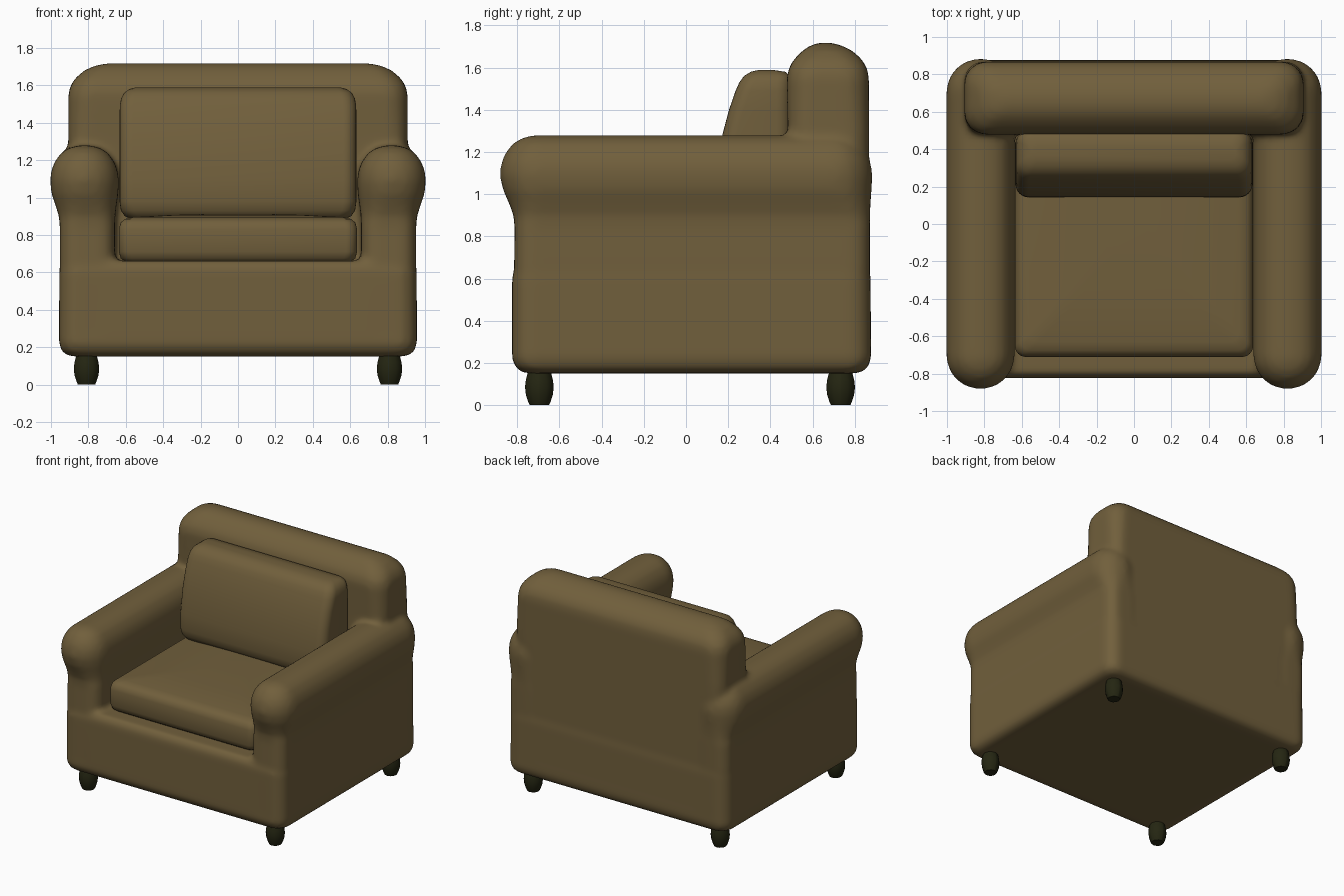
import bpy, bmesh, math


def material(name, rgb):
    m = bpy.data.materials.new(name)
    m.diffuse_color = (*rgb, 1)
    return m


fabric = material("brown fabric", (0.165, 0.115, 0.045))
wood = material("dark wood", (0.018, 0.019, 0.006))


def ring(bm, cx, hx, y0, y1, r, z, n):
    """Rounded rectangle of vertices at height z."""
    cy, hy = (y0 + y1) / 2, (y1 - y0) / 2
    r = min(r, hx * 0.98, hy * 0.98)
    out = []
    for q, (sx, sy) in enumerate([(1, 1), (-1, 1), (-1, -1), (1, -1)]):
        for i in range(n + 1):
            a = (q + i / n) * math.pi / 2
            out.append(bm.verts.new((cx + sx * (hx - r) + r * math.cos(a),
                                     cy + sy * (hy - r) + r * math.sin(a), z)))
    return out


def loft(bm, rows, cx=0, n=6):
    """Closed solid through rows of (z, centre offset, half width, y0, y1, radius)."""
    rings = [ring(bm, cx + dx, hx, y0, y1, r, z, n) for z, dx, hx, y0, y1, r in rows]
    for a, b in zip(rings, rings[1:]):
        for i in range(len(a)):
            j = (i + 1) % len(a)
            bm.faces.new((a[i], a[j], b[j], b[i]))
    bm.faces.new(rings[0][::-1])
    bm.faces.new(rings[-1])


def finish(bm, name, mat, angle=50):
    bmesh.ops.recalc_face_normals(bm, faces=bm.faces)
    me = bpy.data.meshes.new(name)
    bm.to_mesh(me)
    bm.free()
    me.materials.append(mat)
    ob = bpy.data.objects.new(name, me)
    bpy.context.collection.objects.link(ob)
    bpy.ops.object.select_all(action='DESELECT')
    ob.select_set(True)
    bpy.context.view_layer.objects.active = ob
    bpy.ops.object.shade_smooth_by_angle(angle=math.radians(angle))
    return ob


# Upholstered body: base, two rolled arms and back, blended into one skin
bm = bmesh.new()
loft(bm, [(0.15, 0, 0.88, -0.745, 0.80, 0.05), (0.158, 0, 0.915, -0.78, 0.835, 0.08),
          (0.18, 0, 0.942, -0.808, 0.862, 0.09), (0.22, 0, 0.957, -0.824, 0.877, 0.10),
          (0.60, 0, 0.955, -0.824, 0.875, 0.10), (0.64, 0, 0.95, -0.815, 0.87, 0.10),
          (0.662, 0, 0.93, -0.795, 0.85, 0.09)])
arm = [(0.25, 0, 0.148, -0.82, 0.87, 0.09), (0.84, 0, 0.147, -0.812, 0.872, 0.09),
       (0.90, 0.002, 0.15, -0.817, 0.872, 0.11), (0.96, 0.008, 0.163, -0.84, 0.875, 0.14),
       (1.02, 0.014, 0.178, -0.868, 0.88, 0.17), (1.09, 0.016, 0.183, -0.884, 0.884, 0.183),
       (1.15, 0.016, 0.176, -0.876, 0.876, 0.176), (1.20, 0.016, 0.154, -0.854, 0.854, 0.154),
       (1.24, 0.016, 0.122, -0.82, 0.82, 0.122), (1.265, 0.016, 0.083, -0.78, 0.78, 0.083),
       (1.279, 0.016, 0.03, -0.73, 0.73, 0.03)]
for s in (-1, 1):
    loft(bm, [(z, s * dx, hx, y0, y1, r) for z, dx, hx, y0, y1, r in arm], s * 0.805)
loft(bm, [(0.30, 0, 0.905, 0.485, 0.87, 0.10), (1.30, 0, 0.907, 0.482, 0.868, 0.10),
          (1.55, 0, 0.907, 0.478, 0.867, 0.12), (1.60, 0, 0.895, 0.488, 0.857, 0.12),
          (1.64, 0, 0.868, 0.513, 0.832, 0.11), (1.68, 0, 0.82, 0.552, 0.788, 0.09),
          (1.705, 0, 0.765, 0.59, 0.735, 0.06), (1.718, 0, 0.70, 0.63, 0.69, 0.03)])
body = finish(bm, "upholstered_body", fabric)
rm = body.modifiers.new("blend", 'REMESH')
rm.mode = 'VOXEL'
rm.voxel_size = 0.02
rm.use_smooth_shade = True
sm = body.modifiers.new("soften", 'SMOOTH')
sm.factor = 0.5
sm.iterations = 6

# Seat cushion, slightly crowned
bm = bmesh.new()
loft(bm, [(0.655, 0, 0.60, -0.675, 0.50, 0.05), (0.675, 0, 0.627, -0.70, 0.50, 0.06),
          (0.71, 0, 0.637, -0.711, 0.50, 0.06), (0.83, 0, 0.637, -0.711, 0.50, 0.06),
          (0.865, 0, 0.628, -0.70, 0.50, 0.06), (0.885, 0, 0.605, -0.675, 0.50, 0.05),
          (0.895, 0, 0.56, -0.63, 0.48, 0.05), (0.907, 0, 0.35, -0.40, 0.40, 0.05),
          (0.912, 0, 0.15, -0.15, 0.30, 0.05)])
finish(bm, "seat_cushion", fabric)

# Leaning back cushion
bm = bmesh.new()
loft(bm, [(0.885, 0, 0.57, 0.20, 0.50, 0.05), (0.90, 0, 0.605, 0.172, 0.50, 0.07),
          (0.93, 0, 0.626, 0.152, 0.50, 0.07), (0.98, 0, 0.633, 0.142, 0.50, 0.07),
          (1.10, 0, 0.633, 0.145, 0.50, 0.07), (1.28, 0, 0.633, 0.172, 0.50, 0.07),
          (1.40, 0, 0.633, 0.204, 0.50, 0.07), (1.49, 0, 0.632, 0.235, 0.50, 0.07),
          (1.53, 0, 0.625, 0.253, 0.50, 0.07), (1.56, 0, 0.608, 0.275, 0.495, 0.06),
          (1.58, 0, 0.58, 0.308, 0.47, 0.05), (1.589, 0, 0.545, 0.345, 0.41, 0.03)])
finish(bm, "back_cushion", fabric)

# Turned feet
for x in (-0.81, 0.81):
    for y in (-0.695, 0.733):
        bm = bmesh.new()
        loft(bm, [(z, 0, r, y - r, y + r, r) for z, r in
                  [(0, 0.046), (0.015, 0.053), (0.05, 0.064), (0.085, 0.068),
                   (0.12, 0.064), (0.15, 0.056), (0.19, 0.045)]], x, 3)
        finish(bm, "foot", wood)
